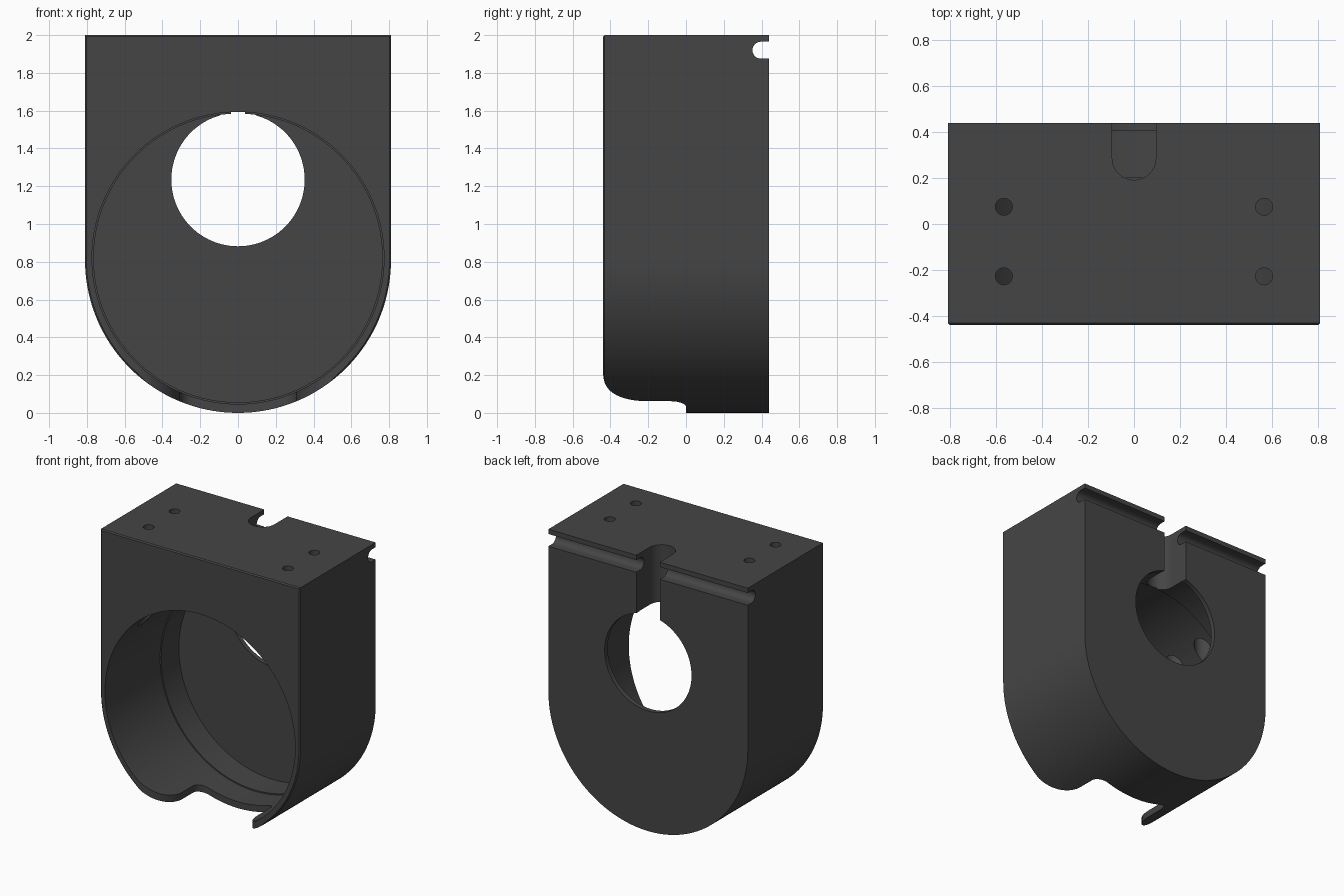
import bpy, bmesh
from math import sin, cos, pi, radians
from mathutils import Vector

if "Cube" in bpy.data.objects:
    bpy.data.objects.remove(bpy.data.objects["Cube"])


def arc(cx, cy, r, a0, a1, n):
    """Points on an arc, angles in degrees."""
    return [(cx + r * cos(radians(a0 + (a1 - a0) * i / n)),
             cy + r * sin(radians(a0 + (a1 - a0) * i / n))) for i in range(n + 1)]


def circle(cx, cy, r, n=64):
    return arc(cx, cy, r, 0, 360, n)[:-1]


def prism(name, pts, axis, lo, hi):
    """Extrude a 2D outline along an axis (x: yz, y: xz, z: xy outline)."""
    place = {"x": lambda a, b, t: (t, a, b),
             "y": lambda a, b, t: (a, t, b),
             "z": lambda a, b, t: (a, b, t)}[axis]
    bm = bmesh.new()
    face = bm.faces.new([bm.verts.new(place(a, b, lo)) for a, b in pts])
    res = bmesh.ops.extrude_face_region(bm, geom=[face])
    verts = [v for v in res["geom"] if isinstance(v, bmesh.types.BMVert)]
    bmesh.ops.translate(bm, verts=verts, vec=Vector(place(0, 0, hi - lo)))
    bmesh.ops.recalc_face_normals(bm, faces=bm.faces)
    mesh = bpy.data.meshes.new(name)
    bm.to_mesh(mesh)
    bm.free()
    ob = bpy.data.objects.new(name, mesh)
    bpy.context.collection.objects.link(ob)
    return ob


W, D = 0.81, 0.44

# Housing block: square top, half-round bottom
housing = prism("housing", [(W, 2), (-W, 2)] + arc(0, W, W, 180, 360, 96), "y", -D, D)

# Small chamfer around the front outline
bm = bmesh.new()
bm.from_mesh(housing.data)
front = [e for e in bm.edges if all(v.co.y < -D + 1e-4 for v in e.verts)]
bmesh.ops.bevel(bm, geom=front, offset=0.008, segments=1, affect="EDGES")
bm.to_mesh(housing.data)
bm.free()

cutters = [
    # Main bore and its slightly narrower inner seat
    prism("bore_cutter", circle(0, 0.82, 0.773, 128), "y", -0.6, 0.2),
    prism("seat_cutter", circle(0, 0.82, 0.764, 128), "y", 0.1, 0.405),
    # Round window in the back wall
    prism("window_cutter", circle(0, 1.235, 0.353, 96), "y", 0.385, 0.6),
    # Cable slot from the top down into the bore
    prism("slot_cutter", [(-0.095, 0.6)] + arc(0, 0.287, 0.095, 180, 360, 32)
          + [(0.095, 0.6)], "z", 1.3, 2.2),
    # Round-bottomed groove across the back
    prism("groove_cutter", [(0.6, 1.965)] + arc(0.397, 1.92, 0.045, 90, 270, 24)
          + [(0.6, 1.875)], "x", -1, 1),
]

# Flared notch in the lower front edge
half = [(0.55, -0.6)] + arc(0.55, -0.2, 0.24, 270, 180, 24) + arc(0.23, -0.08, 0.08, 0, 90, 12)
cutters.append(prism("notch_cutter", half + [(-x, y) for x, y in reversed(half)],
                     "z", -0.2, 0.6))

# Four screw holes in the top, counterbored from inside
for x in (-0.567, 0.567):
    for y in (-0.228, 0.075):
        cutters.append(prism("screw_cutter", circle(x, y, 0.037, 32), "z", 1.5, 2.2))
        cutters.append(prism("counterbore_cutter", circle(x, y, 0.07, 32), "z", 1.0, 1.8))

bpy.context.view_layer.objects.active = housing
housing.select_set(True)
for c in cutters:
    c.hide_render = True
    mod = housing.modifiers.new(c.name, "BOOLEAN")
    mod.operation = "DIFFERENCE"
    mod.solver = "EXACT"
    mod.object = c
    bpy.ops.object.modifier_apply(modifier=mod.name)
for c in cutters:
    bpy.data.objects.remove(c)

bpy.ops.object.shade_smooth_by_angle(angle=radians(20))

# Charcoal plastic
mat = bpy.data.materials.new("charcoal")
mat.diffuse_color = (0.06, 0.06, 0.06, 1)
mat.use_nodes = True
mat.node_tree.nodes["Principled BSDF"].inputs["Base Color"].default_value = mat.diffuse_color
housing.data.materials.clear()
housing.data.materials.append(mat)
